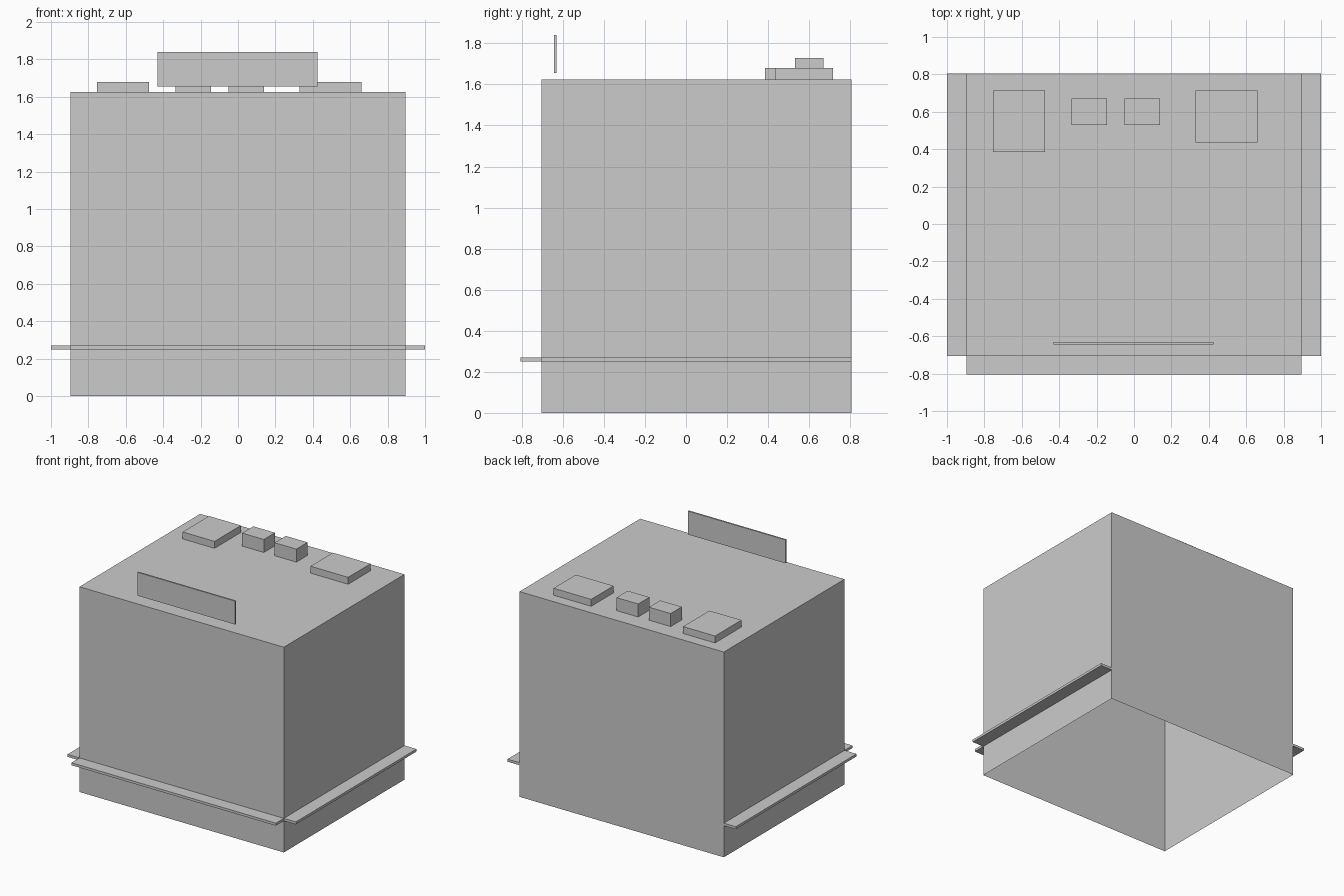
import bpy, bmesh

cube = bpy.data.objects.get("Cube")
if cube:
    bpy.data.objects.remove(cube, do_unlink=True)

# Single plain grey material
GREY = (0.6, 0.6, 0.6, 1.0)
grey = bpy.data.materials.new("plain_grey")
grey.use_nodes = True
grey.diffuse_color = GREY
bsdf = next(n for n in grey.node_tree.nodes if n.type == 'BSDF_PRINCIPLED')
bsdf.inputs["Base Color"].default_value = GREY


def box(name, xs, ys, zs, open_bottom=False):
    """Box spanning the given (low, high) ranges, optionally without a bottom."""
    bm = bmesh.new()
    bmesh.ops.create_cube(bm, size=1)
    for v in bm.verts:
        v.co = [r[0] if c < 0 else r[1] for c, r in zip(v.co, (xs, ys, zs))]
    bm.normal_update()
    if open_bottom:
        bottom = [f for f in bm.faces if f.normal.z < -0.5]
        bmesh.ops.delete(bm, geom=bottom, context='FACES')
    mesh = bpy.data.meshes.new(name)
    bm.to_mesh(mesh)
    bm.free()
    mesh.materials.append(grey)
    obj = bpy.data.objects.new(name, mesh)
    bpy.context.collection.objects.link(obj)
    return obj


HALF_W, FRONT, BACK, TOP = 0.895, -0.705, 0.805, 1.625
LEDGE_Z = (0.25, 0.27)

# Main shell, open underneath
box("main_body", (-HALF_W, HALF_W), (FRONT, BACK), (0, TOP), open_bottom=True)

# Thin ledges round the front and both sides
box("front_ledge", (-HALF_W, HALF_W), (-BACK, FRONT), LEDGE_Z)
box("left_ledge", (HALF_W, 1), (FRONT, BACK), LEDGE_Z)
box("right_ledge", (-1, -HALF_W), (FRONT, BACK), LEDGE_Z)

# Upright panel floating above the front edge
box("front_panel", (-0.43, 0.425), (-0.643, -0.63), (1.655, 1.84))

# Low pads and small blocks along the back of the top
box("right_pad", (-0.755, -0.475), (0.385, 0.715), (TOP, 1.68))
box("left_pad", (0.33, 0.66), (0.435, 0.715), (TOP, 1.68))
box("right_block", (-0.335, -0.145), (0.53, 0.67), (TOP, 1.728))
box("left_block", (-0.05, 0.14), (0.53, 0.67), (TOP, 1.728))
